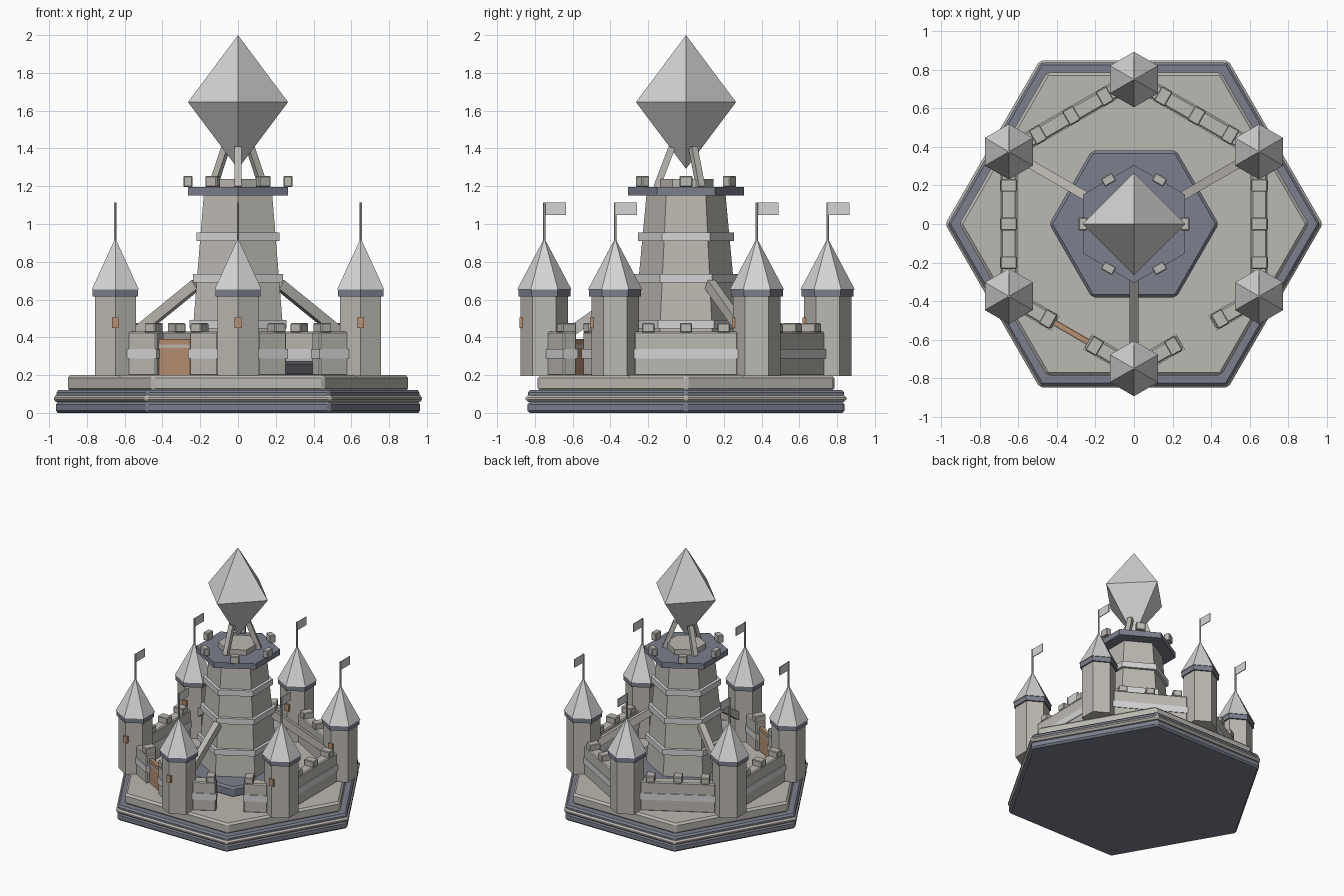
import bpy, bmesh, math
from mathutils import Matrix, Vector

if "Cube" in bpy.data.objects:
    bpy.data.objects.remove(bpy.data.objects["Cube"])

def material(name, r, g, b):
    m = bpy.data.materials.new(name)
    m.diffuse_color = (r, g, b, 1)
    m.use_nodes = True
    m.node_tree.nodes["Principled BSDF"].inputs["Base Color"].default_value = m.diffuse_color
    return m

STONE = material("warm stone", 0.50, 0.48, 0.44)
SLATE = material("blue slate", 0.20, 0.215, 0.27)
PALE = material("pale grey", 0.66, 0.66, 0.66)
WOOD = material("wood brown", 0.48, 0.28, 0.17)

def finish(name, bm, mat, matrix=None, bevel=0):
    bmesh.ops.recalc_face_normals(bm, faces=bm.faces)
    me = bpy.data.meshes.new(name)
    bm.to_mesh(me)
    bm.free()
    me.materials.append(mat)
    ob = bpy.data.objects.new(name, me)
    if matrix:
        ob.matrix_world = matrix
    bpy.context.collection.objects.link(ob)
    if bevel:
        mod = ob.modifiers.new("chamfer", 'BEVEL')
        mod.width = bevel
        mod.segments = 1
    return ob

# Stacked polygon rings (radius, z); radius 0 makes a point
def poly(name, rings, mat, at=(0, 0), n=6, turn=90, bevel=0):
    bm = bmesh.new()
    loops = []
    for r, z in rings:
        k = n if r > 0 else 1
        loops.append([bm.verts.new((r * math.cos(math.radians(turn) + i * math.tau / n),
                                    r * math.sin(math.radians(turn) + i * math.tau / n), z))
                      for i in range(k)])
    for a, b in zip(loops, loops[1:]):
        for i in range(n):
            j = (i + 1) % n
            if len(a) == 1:
                bm.faces.new((a[0], b[i], b[j]))
            elif len(b) == 1:
                bm.faces.new((a[i], a[j], b[0]))
            else:
                bm.faces.new((a[i], a[j], b[j], b[i]))
    for end in (loops[0], loops[-1]):
        if len(end) > 1:
            bm.faces.new(end)
    return finish(name, bm, mat, Matrix.Translation((at[0], at[1], 0)), bevel)

# Box of given size centred at loc inside an optional frame
def box(name, size, loc, mat, frame=None, bevel=0):
    bm = bmesh.new()
    bmesh.ops.create_cube(bm, size=1)
    bmesh.ops.scale(bm, vec=size, verts=bm.verts)
    return finish(name, bm, mat, (frame or Matrix()) @ Matrix.Translation(loc), bevel)

# Frame whose x axis points outward at the given angle
def spoke(deg):
    return Matrix.Rotation(math.radians(deg), 4, 'Z')

# Square beam between two (radius, z) points along a spoke
def beam(name, deg, p, q, width, depth, mat):
    a, b = Vector((p[0], 0, p[1])), Vector((q[0], 0, q[1]))
    d = b - a
    tilt = Matrix.Rotation(math.atan2(d.x, d.z), 4, 'Y')
    box(name, (depth, width, d.length), (0, 0, 0), mat,
        spoke(deg) @ Matrix.Translation((a + b) / 2) @ tilt)

# Stepped base
poly("base_foot", [(0.97, 0), (0.97, 0.058)], SLATE, turn=0, bevel=0.013)
poly("base_rim", [(0.98, 0.057), (0.98, 0.095)], STONE, turn=0, bevel=0.014)
poly("base_ledge", [(0.967, 0.08), (0.967, 0.12)], SLATE, turn=0, bevel=0.013)
poly("courtyard", [(0.907, 0.115), (0.907, 0.2)], STONE, turn=0, bevel=0.015)
poly("keep_plinth", [(0.44, 0.19), (0.44, 0.275)], SLATE, turn=0, bevel=0.015)

# Keep with pale bands
def keep_r(z):
    return 0.208 + (1.17 - z) * 0.093

poly("keep_body", [(keep_r(0.25), 0.25), (keep_r(1.17), 1.17)], STONE)
for z, r in ((0.47, 0.297), (0.712, 0.275), (0.932, 0.255)):
    poly("keep_band", [(r, z - 0.023), (r, z + 0.023)], PALE)
poly("keep_platform", [(0.306, 1.15), (0.306, 1.195)], SLATE)
poly("crystal_pedestal", [(0.145, 1.19), (0.145, 1.238)], STONE)
for k in range(6):
    box("keep_merlon", (0.046, 0.068, 0.06), (0.265, 0, 1.225), STONE, spoke(60 * k), 0.005)

# Crystal and its struts, sloping braces to every other tower
poly("crystal", [(0, 1.292), (0.265, 1.645), (0, 2.0)], PALE, n=4)
for a in (30, 150, 270):
    beam("crystal_strut", a, (0.155, 1.195), (0.075, 1.405), 0.036, 0.036, STONE)
    beam("keep_brace", a, (0.255, 0.68), (0.66, 0.395), 0.046, 0.055, STONE)

# Corner towers
for k in range(6):
    a = math.radians(30 + 60 * k)
    x, y = 0.75 * math.cos(a), 0.75 * math.sin(a)
    poly("tower_body", [(0.125, 0.195), (0.125, 0.63)], STONE, (x, y))
    poly("tower_collar", [(0.138, 0.615), (0.138, 0.655)], SLATE, (x, y))
    poly("tower_roof", [(0.144, 0.653), (0, 0.925)], PALE, (x, y))
    poly("flagpole", [(0.007, 0.9), (0.007, 1.115)], STONE, (x, y))
    box("flag", (0.006, 0.115, 0.066), (x, y + 0.058, 1.081), PALE)
    box("tower_window", (0.036, 0.018, 0.056), (x, y - 0.123, 0.477), WOOD)

# Curtain walls: y runs along the wall; the two front walls have openings
for a in range(0, 360, 60):
    f = spoke(a) @ Matrix.Translation((0.65, 0, 0))
    front = a in (240, 300)
    spans = ((-0.275, -0.1), (0.1, 0.275)) if front else ((-0.275, 0.275),)
    for lo, hi in spans:
        mid, ln = (lo + hi) / 2, hi - lo
        box("wall", (0.08, ln, 0.235), (0, mid, 0.3125), STONE, f, 0.008)
        box("wall_band", (0.09, ln + 0.008, 0.052), (0, mid, 0.313), PALE, f)
    for t in ((-0.14, 0.14) if front else (-0.2, 0, 0.2)):
        box("wall_merlon", (0.085, 0.065, 0.05), (0, t, 0.45), STONE, f, 0.005)
    # Wooden gate with a pale strap
    if a == 240:
        box("gate", (0.026, 0.2, 0.195), (0, 0, 0.2925), WOOD, f)
        box("gate_strap", (0.032, 0.2, 0.018), (0, 0, 0.353), STONE, f)
